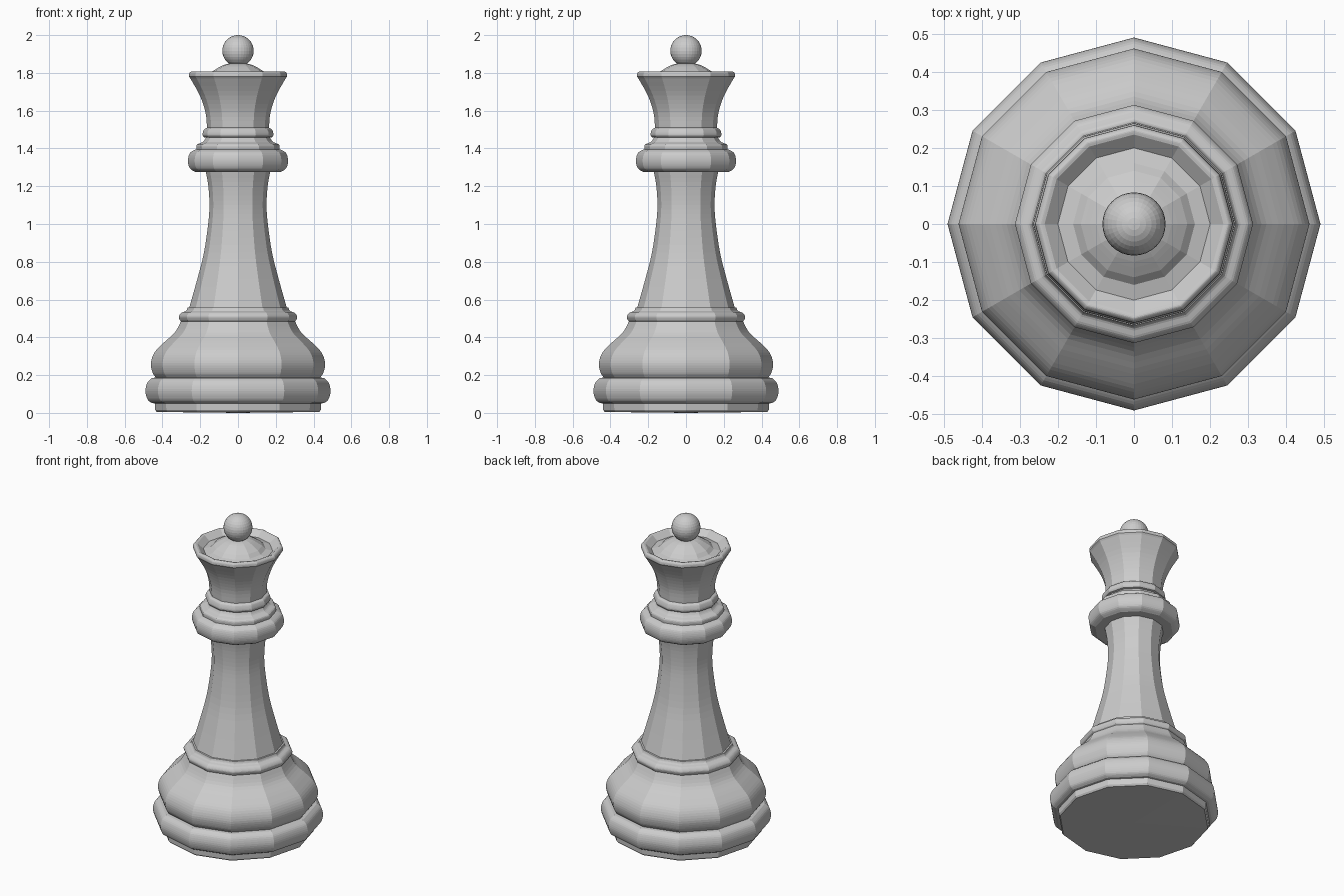
import bpy, bmesh, math

if "Cube" in bpy.data.objects:
    bpy.data.objects.remove(bpy.data.objects["Cube"])

SIDES = 12


def smooth_curve(pts, steps=4):
    """Catmull-Rom curve through (radius, z) points."""
    if len(pts) < 3:
        return list(pts)
    p = [pts[0]] + list(pts) + [pts[-1]]
    out = []
    for i in range(1, len(p) - 2):
        for s in range(steps):
            t = s / steps
            out.append(tuple(
                0.5 * (2 * b + (c - a) * t + (2 * a - 5 * b + 4 * c - d) * t ** 2
                       + (3 * b - a - 3 * c + d) * t ** 3)
                for a, b, c, d in zip(p[i - 1], p[i], p[i + 1], p[i + 2])))
    return out + [pts[-1]]


def lathe(name, profile):
    """Turn a profile around z with flat sides; zero radius makes a pole."""
    bm = bmesh.new()
    rings = []
    for r, z in profile:
        n = SIDES if r > 0 else 1
        rings.append([bm.verts.new((r * math.cos(math.tau * k / SIDES),
                                    r * math.sin(math.tau * k / SIDES), z)) for k in range(n)])
    for a, b in zip(rings, rings[1:]):
        for k in range(SIDES):
            j = (k + 1) % SIDES
            quad = [a[k % len(a)], a[j % len(a)], b[j % len(b)], b[k % len(b)]]
            bm.faces.new(list(dict.fromkeys(quad)))
    bmesh.ops.recalc_face_normals(bm, faces=bm.faces)
    mesh = bpy.data.meshes.new(name)
    bm.to_mesh(mesh)
    bm.free()
    obj = bpy.data.objects.new(name, mesh)
    bpy.context.collection.objects.link(obj)
    return obj


sections = [
    # underside and foot
    [(0, 0), (0.43, 0.005)],
    [(0.438, 0.015), (0.44, 0.05)],
    # lower base moulding
    [(0.455, 0.052), (0.478, 0.07), (0.49, 0.115), (0.48, 0.16), (0.455, 0.185)],
    # upper base bulge
    [(0.435, 0.187), (0.453, 0.215), (0.461, 0.265), (0.442, 0.32),
     (0.395, 0.37), (0.335, 0.425), (0.302, 0.485)],
    # waist ring
    [(0.308, 0.49), (0.313, 0.51), (0.3, 0.53), (0.275, 0.54), (0.267, 0.557)],
    # stem
    [(0.258, 0.558), (0.215, 0.71), (0.18, 0.85), (0.158, 1.0), (0.151, 1.1),
     (0.157, 1.2), (0.17, 1.275)],
    # collar
    [(0.225, 1.275), (0.255, 1.295), (0.265, 1.335), (0.255, 1.375), (0.228, 1.393)],
    [(0.22, 1.395), (0.217, 1.42), (0.185, 1.435), (0.17, 1.457)],
    # neck ring
    [(0.182, 1.46), (0.188, 1.475), (0.18, 1.5), (0.168, 1.508)],
    # flared crown
    [(0.164, 1.51), (0.172, 1.59), (0.202, 1.68), (0.252, 1.77)],
    [(0.26, 1.78), (0.258, 1.797), (0.248, 1.807), (0.235, 1.805)],
    # sunken dish and dome
    [(0.2, 1.775), (0.16, 1.785)],
    [(0.14, 1.805), (0.085, 1.838), (0.04, 1.85), (0, 1.853)],
]
lathe("turned_body", [pt for s in sections for pt in smooth_curve(s)])

# ball finial
bpy.ops.mesh.primitive_uv_sphere_add(segments=32, ring_count=16, radius=0.083,
                                     location=(0, 0, 1.917))
bpy.context.object.name = "top_ball"
